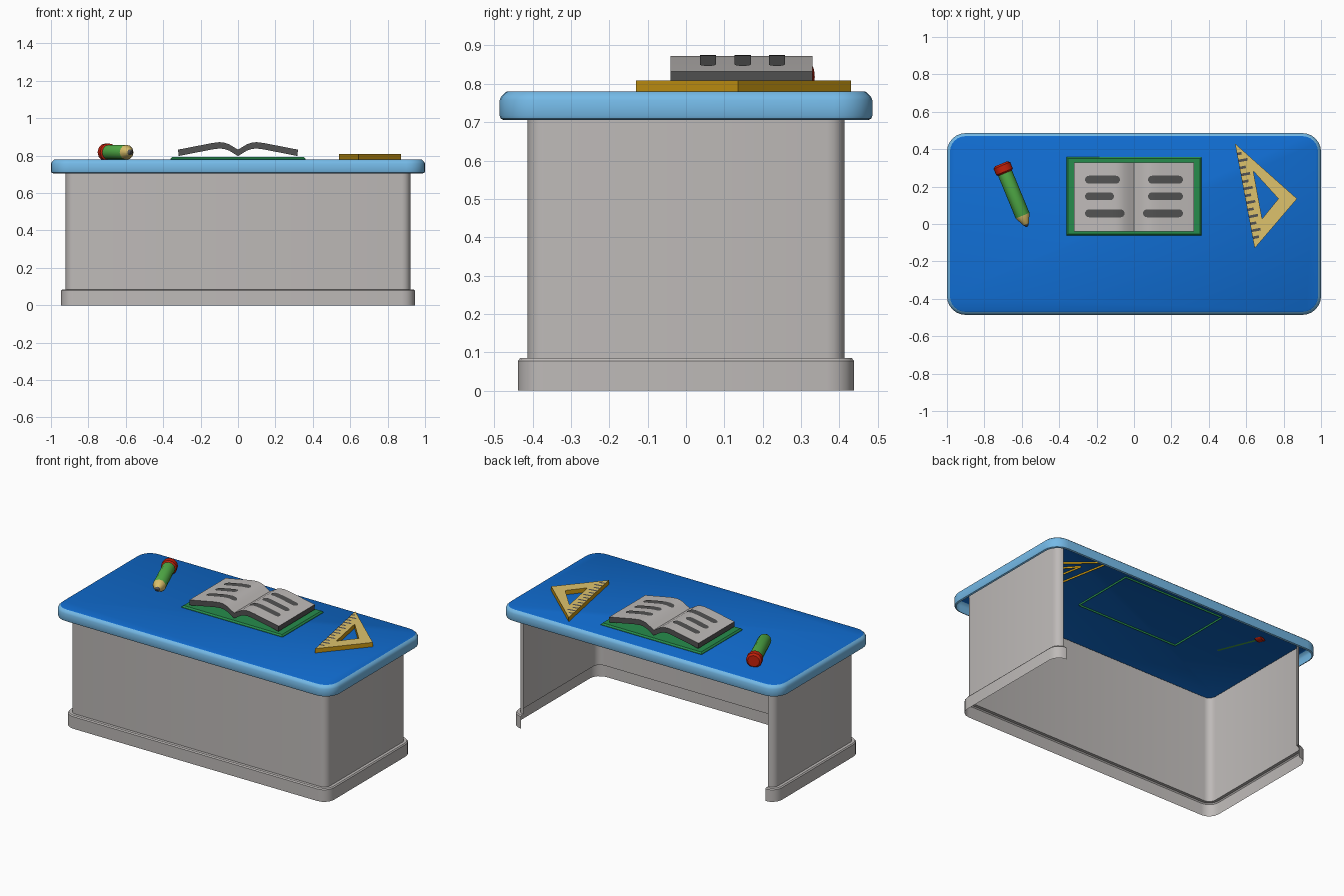
import bpy, bmesh, math
from mathutils import Vector, Matrix

if "Cube" in bpy.data.objects:
    bpy.data.objects.remove(bpy.data.objects["Cube"])


def material(name, r, g, b):
    m = bpy.data.materials.new(name)
    lin = [pow((c / 255 + 0.055) / 1.055, 2.4) if c > 10 else c / 255 / 12.92 for c in (r, g, b)]
    m.diffuse_color = (*lin, 1)
    m.use_nodes = True
    m.node_tree.nodes["Principled BSDF"].inputs["Base Color"].default_value = m.diffuse_color
    return m


GREY = material("warm_grey", 190, 186, 184)
BLUE = material("desk_blue", 16, 108, 208)
SKY = material("light_blue", 118, 188, 234)
COVER = material("cover_green", 38, 140, 76)
GREEN = material("pencil_green", 82, 175, 72)
RED = material("eraser_red", 196, 32, 10)
TAN = material("light_wood", 222, 194, 108)
GOLD = material("gold", 200, 150, 18)
DARK = material("dark_grey", 82, 82, 82)


def finish(name, bm, mats, angle=35):
    me = bpy.data.meshes.new(name)
    bm.to_mesh(me)
    bm.free()
    for m in mats:
        me.materials.append(m)
    ob = bpy.data.objects.new(name, me)
    bpy.context.collection.objects.link(ob)
    bpy.ops.object.select_all(action='DESELECT')
    ob.select_set(True)
    bpy.context.view_layer.objects.active = ob
    bpy.ops.object.shade_smooth_by_angle(angle=math.radians(angle))
    return ob


def loft(name, rings, bands, mats, closed=True, start=None, end=None, xf=None):
    """Skin point rings; bands/start/end are material indices of bands and caps."""
    bm = bmesh.new()
    vs = [[bm.verts.new(p) for p in ring] for ring in rings]
    n = len(rings[0])
    for a, b, mi in zip(vs, vs[1:], bands):
        for i in range(n if closed else n - 1):
            j = (i + 1) % n
            bm.faces.new((a[i], a[j], b[j], b[i])).material_index = mi
    if start is not None:
        bm.faces.new(vs[0][::-1]).material_index = start
    if end is not None:
        bm.faces.new(vs[-1]).material_index = end
    if xf:
        bm.transform(xf)
    return finish(name, bm, mats)


def rounded(hx, hy, r, z, seg, cy=0.0):
    """Rounded rectangle, starting and ending at the back edge."""
    pts = []
    for k, (sx, sy) in enumerate(((-1, 1), (-1, -1), (1, -1), (1, 1))):
        for i in range(seg + 1):
            a = math.radians(90 + 90 * k + 90 * i / seg)
            pts.append((sx * (hx - r) + r * math.cos(a), cy + sy * (hy - r) + r * math.sin(a), z))
    return pts


# Tabletop: open-bottomed shell with a soft rim
rim = [(-0.012, 0.705), (-0.003, 0.709), (0, 0.717), (0, 0.757), (-0.005, 0.768), (-0.016, 0.778), (-0.02, 0.78)]
loft("tabletop", [rounded(1 + o, 0.486 + o, 0.1 + o, z, 6) for o, z in rim],
     [1] * 5 + [0], [BLUE, SKY], end=0)

# Base: thin wall on three sides with a stepped skirting, open at the back
wall = [(0.025, 0), (0.025, 0.078), (0.019, 0.085), (0, 0.085), (0, 0.775)]
loft("base_wall", [rounded(0.921 + o, 0.413 + o, 0.045 + o, z, 4) for o, z in wall],
     [0] * 4, [GREY], closed=False)


# Book cover
def rect(hx, hy, z, cy):
    return [(-hx, cy + hy, z), (-hx, cy - hy, z), (hx, cy - hy, z), (hx, cy + hy, z)]


loft("book_cover", [rect(0.362, 0.21, 0.768, 0.148), rect(0.362, 0.21, 0.783, 0.148), rect(0.353, 0.201, 0.792, 0.148)],
     [0, 0], [COVER], end=0)

# Book pages: gull-wing profile extruded front to back
half = [(0, 0.832), (0.025, 0.847), (0.05, 0.862), (0.075, 0.87), (0.1, 0.872), (0.14, 0.867), (0.32, 0.832)]


def page_z(x):
    x = abs(x)
    for (x0, z0), (x1, z1) in zip(half, half[1:]):
        if x <= x1:
            return z0 + (z1 - z0) * (x - x0) / (x1 - x0)
    return half[-1][1]


upper = [(-x, z) for x, z in half[:0:-1]] + half
profile = upper + [(x * 0.995, z - 0.034) for x, z in upper[::-1]]
pages = loft("book_pages", [[(x, y, z) for x, z in profile] for y in (-0.04, 0.33)],
             [0], [GREY, DARK], start=0, end=0)
bm = bmesh.new()
bm.from_mesh(pages.data)
bmesh.ops.recalc_face_normals(bm, faces=bm.faces)
for f in bm.faces:
    f.material_index = 0 if f.normal.z > 0.5 else 1
bm.to_mesh(pages.data)
bm.free()

# Printed lines: rounded bars that follow the page surface
bm = bmesh.new()
R = 0.021
for x0, x1, y in ((-0.262, -0.075, 0.237), (-0.262, -0.107, 0.148), (-0.262, -0.05, 0.057),
                  (0.075, 0.262, 0.237), (0.075, 0.262, 0.148), (0.048, 0.262, 0.057)):
    xs = [x0 + R * t for t in (0.03, 0.3, 0.65, 1)]
    xs += [x0 + R + (x1 - x0 - 2 * R) * i / 8 for i in range(1, 8)]
    xs += [x1 - R * t for t in (1, 0.65, 0.3, 0.03)]
    prev = None
    for x in xs:
        d = max(0, R - min(x - x0, x1 - x))
        h = math.sqrt(R * R - d * d)
        cur = [bm.verts.new((x, y + s * h, page_z(x) + 0.003)) for s in (-1, 1)]
        if prev:
            bm.faces.new((prev[0], cur[0], cur[1], prev[1]))
        prev = cur
finish("page_lines", bm, [DARK])

# Pencil: eraser, body, sharpened wood and lead turned along one axis
spec = [(0.036, 0), (0.048, 0.01), (0.048, 0.046), (0.04, 0.054), (0.04, 0.30), (0.016, 0.35), (0.005, 0.364)]
ring = [(math.cos(math.tau * i / 12), math.sin(math.tau * i / 12)) for i in range(12)]
axis = Vector((0.138, -0.335, 0))
place = Matrix.Translation((-0.71, 0.322, 0.818)) @ axis.to_track_quat('Z', 'Y').to_matrix().to_4x4()
loft("pencil", [[(c * r, s * r, t) for c, s in ring] for r, t in spec],
     [0, 0, 0, 1, 2, 3], [RED, GREEN, TAN, DARK], start=0, end=3, xf=place)

# Set square: triangular frame, pale top and gold sides
outer = [Vector(p) for p in ((0.54, 0.43), (0.645, -0.13), (0.872, 0.135))]
inner = [Vector(p) for p in ((0.638, 0.283), (0.685, 0.028), (0.772, 0.135))]
TOP = 0.808
tri = [[(*p, z) for p in pts] for pts, z in ((outer, 0.768), (outer, TOP), (inner, TOP), (inner, 0.768))]
loft("set_square", tri, [1, 0, 1], [TAN, GOLD])

# Ruler marks along the long edge, alternately long and short
bm = bmesh.new()
along = (outer[1] - outer[0]).normalized()
inward = Vector((-along.y, along.x))
length = (outer[1] - outer[0]).length
for i in range(13):
    p = outer[0] + along * length * (0.1 + 0.8 * i / 12)
    reach = 0.05 if i % 2 else 0.034
    if i == 0:
        reach = 0.025
    w = along * 0.007
    quad = (p - w, p + w, p + w + inward * reach, p - w + inward * reach)
    bm.faces.new([bm.verts.new((*q, TOP + 0.003)) for q in quad])
finish("ruler_marks", bm, [DARK])
